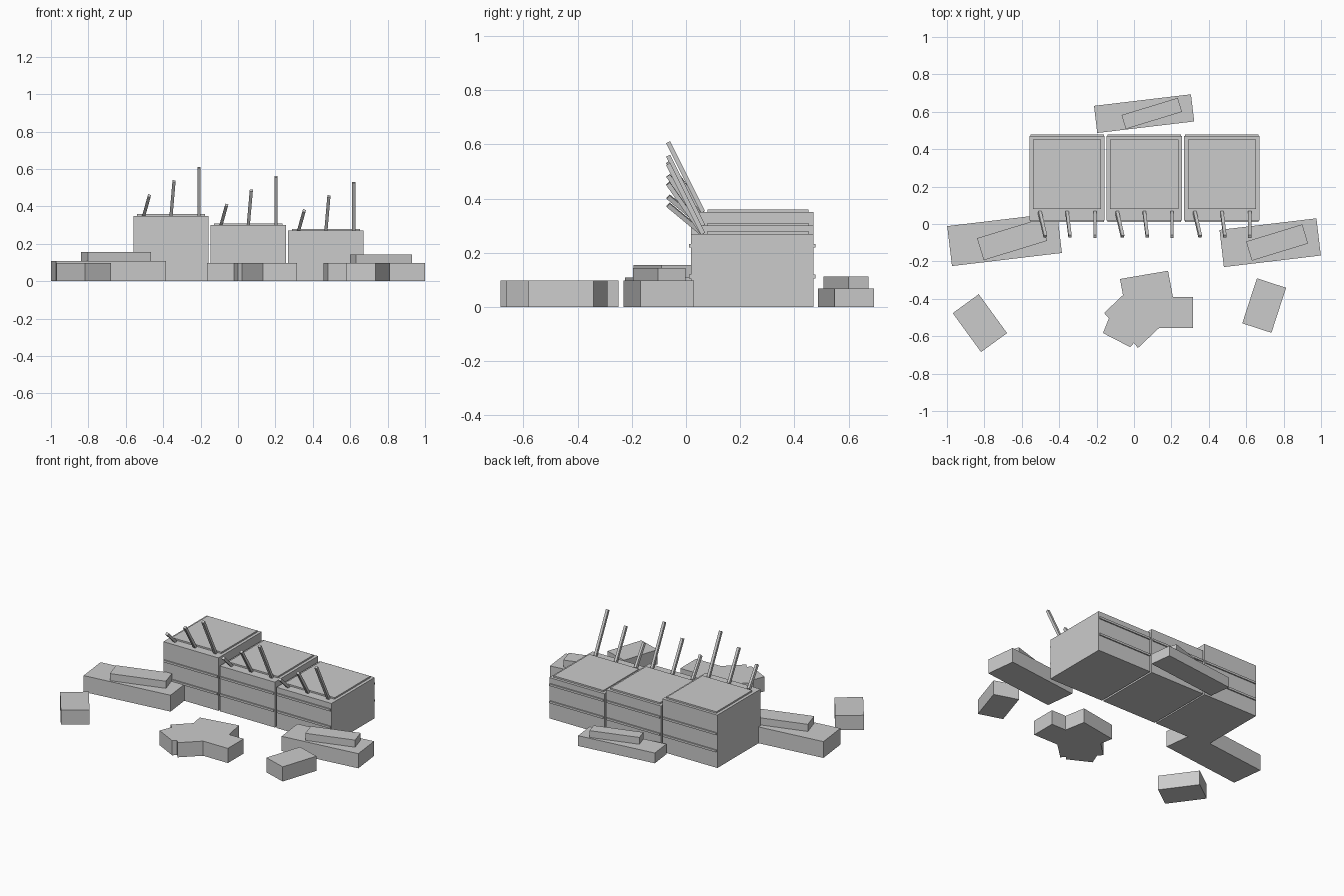
import bpy
import bmesh
from math import radians
from mathutils import Vector, Matrix

cube = bpy.data.objects.get("Cube")
if cube:
    bpy.data.objects.remove(cube, do_unlink=True)

grey = bpy.data.materials.new("plain grey")
grey.use_nodes = True
colour = (0.6, 0.6, 0.6, 1)
grey.diffuse_color = colour
grey.node_tree.nodes["Principled BSDF"].inputs["Base Color"].default_value = colour


def finish(name, bm):
    bmesh.ops.recalc_face_normals(bm, faces=bm.faces)
    mesh = bpy.data.meshes.new(name)
    bm.to_mesh(mesh)
    bm.free()
    mesh.materials.append(grey)
    obj = bpy.data.objects.new(name, mesh)
    bpy.context.collection.objects.link(obj)
    return obj


def box(name, centre, size, turn=0):
    """Box standing on centre.z, turned about z by degrees."""
    bm = bmesh.new()
    bmesh.ops.create_cube(bm, size=1)
    bmesh.ops.scale(bm, vec=size, verts=bm.verts)
    bmesh.ops.translate(bm, vec=(0, 0, size[2] / 2), verts=bm.verts)
    obj = finish(name, bm)
    obj.location = centre
    obj.rotation_euler.z = radians(turn)
    return obj


def rod(name, start, end, width=0.017):
    """Square rod between two points."""
    start, end = Vector(start), Vector(end)
    axis = end - start
    bm = bmesh.new()
    bmesh.ops.create_cube(bm, size=1)
    bmesh.ops.scale(bm, vec=(width, width, axis.length), verts=bm.verts)
    z = axis.normalized()
    x = Vector((0, 1, 0)).cross(z).normalized()
    turn = Matrix((x, z.cross(x), z)).transposed().to_4x4()
    bm.transform(Matrix.Translation((start + end) / 2) @ turn)
    return finish(name, bm)


# Three stepped blocks, each with a roof panel, floor bands and leaning poles
for label, x, height in (("left", -0.358, 0.35), ("middle", 0.055, 0.30), ("right", 0.47, 0.27)):
    box(f"{label}_block", (x, 0.245, 0), (0.403, 0.452, height))
    box(f"{label}_roof_panel", (x, 0.266, height), (0.364, 0.374, 0.01))
    for level in (0.105, 0.219):
        box(f"{label}_floor_band", (x, 0.245, level), (0.393, 0.468, 0.014))
    for offset, lean, rise in ((-0.146, 0.03, 0.107), (0, 0.016, 0.185), (0.149, 0, 0.258)):
        rod(f"{label}_pole", (x + offset, 0.063, height),
            (x + offset + lean, -0.066, height + rise))

# Stepped slabs around the blocks, a smaller slab on a larger one
box("left_slab", (-0.692, -0.083, 0), (0.592, 0.215, 0.108), 6.8)
box("left_upper_slab", (-0.652, -0.083, 0.108), (0.354, 0.123, 0.047), 17)
box("right_slab", (0.728, -0.1, 0), (0.522, 0.2, 0.097), 6.8)
box("right_upper_slab", (0.765, -0.099, 0.097), (0.314, 0.107, 0.047), 17)
box("back_slab", (0.054, 0.59, 0), (0.522, 0.146, 0.068), 6.8)
box("back_upper_slab", (0.095, 0.591, 0.068), (0.314, 0.078, 0.045), 17)

# Loose boxes in front
box("left_front_box", (-0.824, -0.53, 0), (0.257, 0.172, 0.097), -54)
box("right_front_box", (0.696, -0.436, 0), (0.253, 0.164, 0.097), 72)

# Cluster of merged boxes in the middle front
outline = ((-0.075, -0.294), (0.182, -0.25), (0.208, -0.39), (0.315, -0.39),
           (0.315, -0.556), (0.134, -0.556), (0.021, -0.663), (0, -0.636),
           (-0.021, -0.658), (-0.166, -0.583), (-0.134, -0.503),
           (-0.16, -0.476), (-0.059, -0.38))
bm = bmesh.new()
base = bm.faces.new([bm.verts.new((x, y, 0)) for x, y in outline])
top = bmesh.ops.extrude_face_region(bm, geom=[base], use_keep_orig=True)["geom"]
bmesh.ops.translate(bm, vec=(0, 0, 0.097),
                    verts=[v for v in top if isinstance(v, bmesh.types.BMVert)])
finish("middle_front_cluster", bm)
